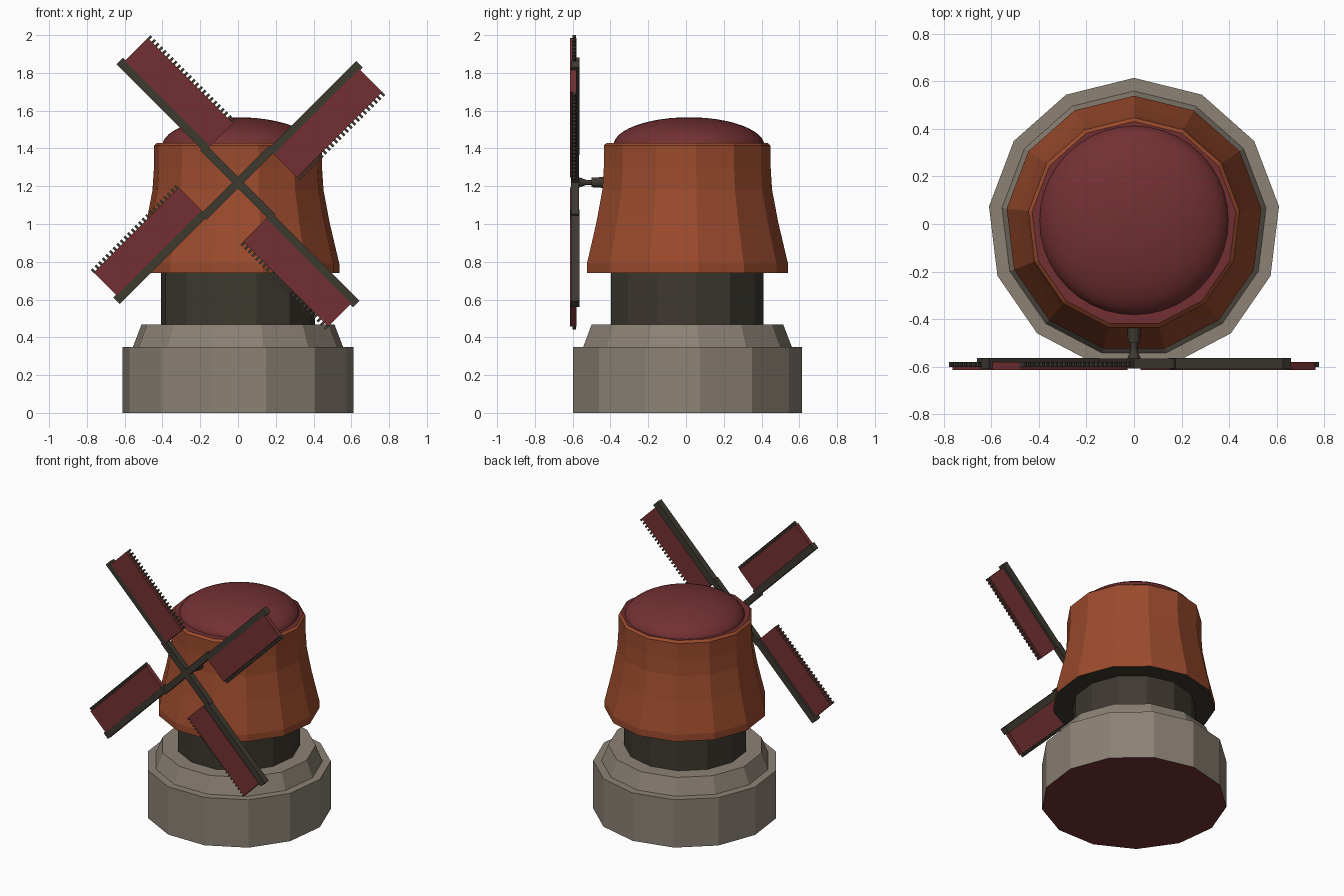
import bpy, bmesh, math
from mathutils import Matrix, Vector

if "Cube" in bpy.data.objects:
    bpy.data.objects.remove(bpy.data.objects["Cube"])

def material(name, rgb):
    m = bpy.data.materials.new(name)
    m.diffuse_color = (*rgb, 1)
    m.use_nodes = True
    m.node_tree.nodes["Principled BSDF"].inputs["Base Color"].default_value = m.diffuse_color
    return m

STONE = material("warm_stone", (0.262, 0.223, 0.178))
ORANGE = material("burnt_orange", (0.328, 0.070, 0.026))
DARK = material("dark_timber", (0.048, 0.041, 0.030))
RED = material("deep_red", (0.171, 0.030, 0.032))

def finish(name, bm, *mats):
    me = bpy.data.meshes.new(name)
    bmesh.ops.recalc_face_normals(bm, faces=bm.faces)
    bm.to_mesh(me)
    bm.free()
    for m in mats:
        me.materials.append(m)
    ob = bpy.data.objects.new(name, me)
    bpy.context.collection.objects.link(ob)
    return ob

def lathe(name, profile, *mats, sides=13):
    """Capped, faceted solid of revolution with one corner towards +y."""
    bm = bmesh.new()
    rings = []
    for r, z in profile:
        ring = []
        for i in range(sides):
            a = math.pi / 2 + 2 * math.pi * i / sides
            ring.append(bm.verts.new((r * math.cos(a), r * math.sin(a), z)))
        rings.append(ring)
    for a, b in zip(rings, rings[1:]):
        for i in range(sides):
            j = (i + 1) % sides
            bm.faces.new((a[i], a[j], b[j], b[i]))
    bm.faces.new(rings[0][::-1])
    bm.faces.new(rings[-1])
    return finish(name, bm, *mats)

def add_box(bm, lo, hi):
    lo, hi = Vector(lo), Vector(hi)
    m = Matrix.Translation((lo + hi) / 2) @ Matrix.Diagonal((*(hi - lo), 1))
    bmesh.ops.create_cube(bm, size=1, matrix=m)

# Stepped stone base with a red underside
base = lathe("stone_base", [(0.615, 0), (0.615, 0.35), (0.56, 0.35), (0.515, 0.467)], STONE, RED)
for p in base.data.polygons:
    if p.normal.z < -0.9:
        p.material_index = 1

# Dark recessed storey
lathe("dark_storey", [(0.41, 0.46), (0.41, 0.75)], DARK)

# Flared orange tower: dark underside, red roof deck
tower = lathe("tower", [(0.54, 0.74), (0.54, 0.79), (0.488, 1.01), (0.456, 1.18),
                        (0.448, 1.30), (0.448, 1.415), (0.432, 1.43)], ORANGE, DARK, RED)
for p in tower.data.polygons:
    if p.normal.z < -0.9:
        p.material_index = 1
    elif p.normal.z > 0.9:
        p.material_index = 2

# Smooth shallow dome
bm = bmesh.new()
bmesh.ops.create_uvsphere(bm, u_segments=40, v_segments=24, radius=1,
    matrix=Matrix.Translation((0, 0.015, 1.415)) @ Matrix.Diagonal((0.4, 0.4, 0.15, 1)))
for f in bm.faces:
    f.smooth = True
finish("dome", bm, RED)

HUB_Z = 1.22

# Axle: mounting block, thick collar, thin shaft and flared nose
bm = bmesh.new()
add_box(bm, (-0.063, -0.437, HUB_Z - 0.04), (0.063, -0.40, HUB_Z + 0.04))
for r1, r2, y0, y1 in [(0.03, 0.025, -0.42, -0.50), (0.014, 0.014, -0.49, -0.56),
                       (0.014, 0.03, -0.53, -0.572)]:
    m = Matrix.Translation((0, (y0 + y1) / 2, HUB_Z)) @ Matrix.Rotation(math.pi / 2, 4, 'X')
    bmesh.ops.create_cone(bm, cap_ends=True, segments=12, radius1=r1, radius2=r2,
                          depth=abs(y1 - y0), matrix=m)
finish("axle", bm, DARK)

# Four sails; local x runs outward along the arm, local -z is the sail side
for k in range(4):
    turn = Matrix.Translation((0, 0, HUB_Z)) @ Matrix.Rotation(math.radians(-45 + 90 * k), 4, 'Y')
    arm = bmesh.new()
    add_box(arm, (-0.02, -0.608, -0.022), (0.26, -0.566, 0.022))
    add_box(arm, (0.24, -0.610, -0.036), (0.898, -0.564, 0.012))
    finish(f"sail_arm_{k+1}", arm, DARK).matrix_world = turn

    cloth = bmesh.new()
    add_box(cloth, (0.24, -0.614, -0.202), (0.878, -0.580, -0.03))
    finish(f"sail_cloth_{k+1}", cloth, RED).matrix_world = turn

    teeth = bmesh.new()
    for i in range(24):
        u = 0.242 + i * 0.0271
        add_box(teeth, (u, -0.602, -0.224), (u + 0.013, -0.582, -0.198))
    finish(f"sail_slats_{k+1}", teeth, DARK).matrix_world = turn
